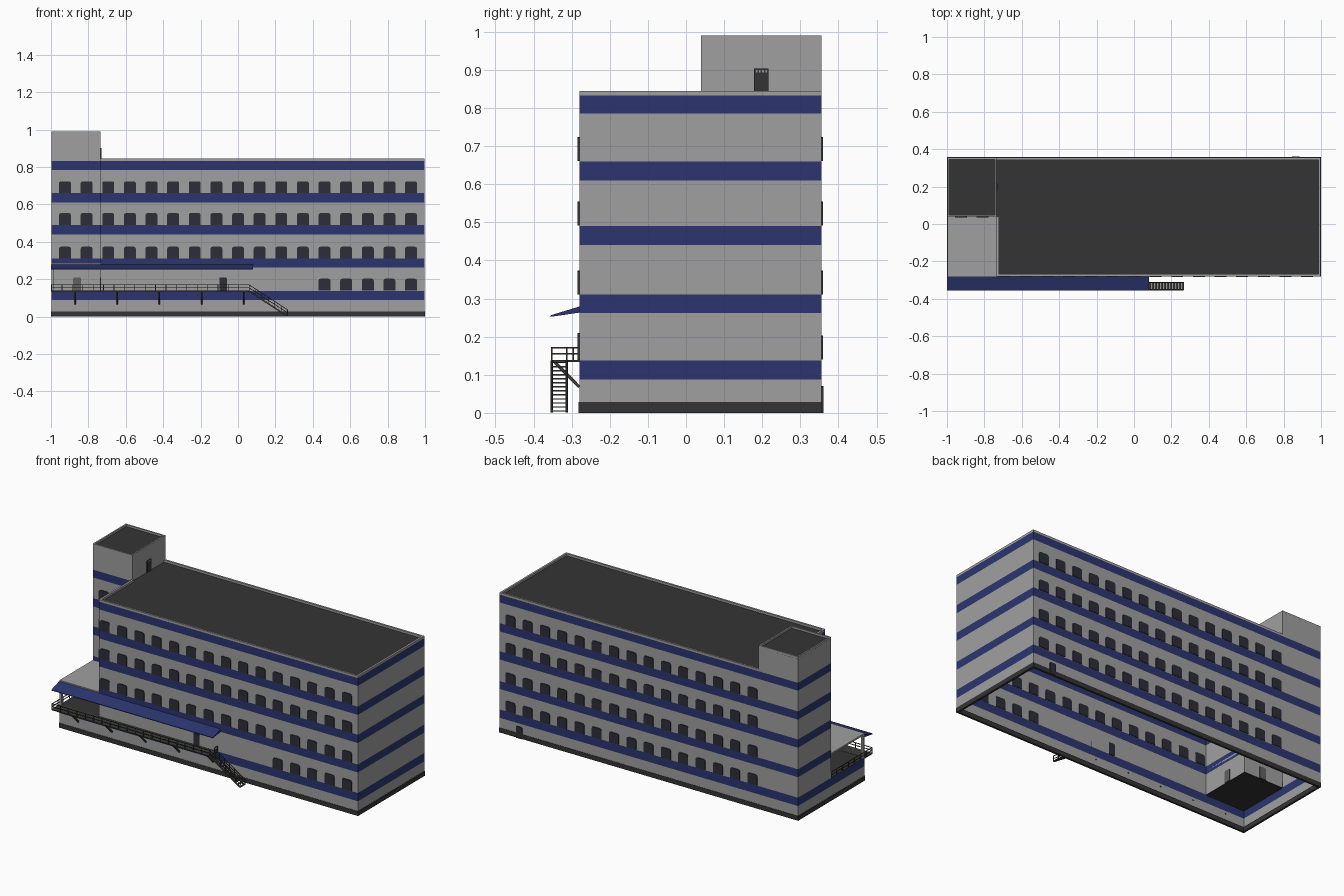
import bpy, bmesh, math
from mathutils import Vector

if "Cube" in bpy.data.objects:
    bpy.data.objects.remove(bpy.data.objects["Cube"])


def mat(name, c):
    m = bpy.data.materials.new(name)
    m.diffuse_color = (*c, 1)
    m.use_nodes = True
    m.node_tree.nodes["Principled BSDF"].inputs["Base Color"].default_value = m.diffuse_color
    return m


GREY = mat("wall_grey", (0.35, 0.35, 0.35))
BLUE = mat("band_blue", (0.025, 0.036, 0.16))
DARK = mat("roof_dark", (0.034, 0.034, 0.034))
PANE = mat("window_glass", (0.026, 0.026, 0.04))
METAL = mat("railing_metal", (0.045, 0.045, 0.042))
DOOR = mat("door_grey", (0.12, 0.12, 0.12))


def finish(bm, name, mats, normals=True):
    if normals:
        bmesh.ops.recalc_face_normals(bm, faces=bm.faces)
    me = bpy.data.meshes.new(name)
    bm.to_mesh(me)
    bm.free()
    for m in mats:
        me.materials.append(m)
    ob = bpy.data.objects.new(name, me)
    bpy.context.collection.objects.link(ob)
    return ob


def add_box(bm, a, b):
    r = bmesh.ops.create_cube(bm, size=1)
    for v in r["verts"]:
        v.co = Vector([(a[i] + b[i]) / 2 + v.co[i] * (b[i] - a[i]) for i in range(3)])


def add_bar(bm, p, q, t):
    p, q = Vector(p), Vector(q)
    d = q - p
    rot = d.to_track_quat('Z', 'Y')
    r = bmesh.ops.create_cube(bm, size=1)
    for v in r["verts"]:
        v.co = (p + q) / 2 + rot @ Vector((v.co.x * t, v.co.y * t, v.co.z * d.length))


def boxes(name, m, items):
    bm = bmesh.new()
    for a, b in items:
        add_box(bm, a, b)
    return finish(bm, name, [m])


# Main dimensions
L, R, F, B = -0.998, 0.998, -0.28, 0.355
NX, NY = -0.735, 0.04           # notch corner (tower edge)
DECK, ROOF, TOP, TOWER = 0.138, 0.832, 0.845, 0.99
BANDS = [(0.088, 0.138), (0.262, 0.31), (0.44, 0.49), (0.61, 0.66), (0.785, 0.832)]

# Walls: stacked strips, blue inside the band heights
LEVELS = sorted([z for b in BANDS for z in b])


def add_wall(bm, p, q, z0, z1):
    zs = [z0] + [z for z in LEVELS if z0 + 1e-4 < z < z1 - 1e-4] + [z1]
    for a, b in zip(zs, zs[1:]):
        f = bm.faces.new([bm.verts.new((*c, z)) for c, z in ((p, a), (q, a), (q, b), (p, b))])
        mid = (a + b) / 2
        f.material_index = int(any(lo < mid < hi for lo, hi in BANDS))


bm = bmesh.new()
for p, q, z0, z1 in [
        ((NX, F), (R, F), 0, TOP), ((R, F), (R, B), 0, TOP),
        ((R, B), (NX, B), 0, TOP), ((NX, B), (L, B), 0, TOWER),
        ((L, B), (L, NY), 0, TOWER), ((L, NY), (NX, NY), DECK, TOWER),
        ((NX, NY), (NX, F), DECK, TOP), ((NX, NY), (NX, B), ROOF, TOWER),
        ((L, NY), (L, F), 0, DECK), ((L, F), (NX, F), 0, DECK)]:
    add_wall(bm, p, q, z0, z1)
finish(bm, "banded_walls", [GREY, BLUE], normals=False)


# Rectangular rings: plinth and parapets
def ring(name, m, x0, x1, y0, y1, z0, z1, t):
    return boxes(name, m, [((x0, y0, z0), (x1, y0 + t, z1)), ((x0, y1 - t, z0), (x1, y1, z1)),
                           ((x0, y0 + t, z0), (x0 + t, y1 - t, z1)),
                           ((x1 - t, y0 + t, z0), (x1, y1 - t, z1))])


ring("plinth", DARK, -1, 1, F - 0.002, B + 0.002, 0, 0.028, 0.012)
ring("tower_parapet", GREY, L, NX, NY, B, TOWER - 0.014, TOWER, 0.009)
t = 0.012
boxes("main_parapet", GREY, [((NX, F, ROOF), (R, F + t, TOP)), ((R - t, F, ROOF), (R, B, TOP)),
                             ((NX, B - t, ROOF), (R, B, TOP)), ((NX, F, ROOF), (NX + t, NY, TOP))])

# Roof and porch surfaces
boxes("main_roof", DARK, [((NX, F, ROOF - 0.004), (R, B, ROOF))])
boxes("tower_roof", DARK, [((L, NY, TOWER - 0.016), (NX, B, TOWER - 0.012))])
boxes("porch_floor", DARK, [((L, F, DECK - 0.004), (NX, NY, DECK))])
boxes("porch_roof", GREY, [((L, F, 0.276), (NX, NY, 0.286))])
boxes("porch_post", GREY, [((L, F, DECK), (L + 0.014, F + 0.014, 0.276))])


# Openings: prism plate with clipped top corners and an inset panel
def add_opening(bm, x, y, z, n, w, h, rim=0.006):
    n = Vector(n)
    u = Vector((-n.y, n.x, 0))
    c = w * 0.16
    prof = [(-w / 2, 0), (w / 2, 0), (w / 2, h - c), (w / 2 - c * 0.3, h - c * 0.3), (w / 2 - c, h),
            (-w / 2 + c, h), (-w / 2 + c * 0.3, h - c * 0.3), (-w / 2, h - c)]
    back, front = [[bm.verts.new(Vector((x, y, z)) + u * a + n * d + Vector((0, 0, b)))
                    for a, b in prof] for d in (-0.003, 0.004)]
    bm.faces.new(back[::-1]).material_index = 1
    for i in range(8):
        j = (i + 1) % 8
        bm.faces.new((back[i], back[j], front[j], front[i]))
    f = bm.faces.new(front)
    bmesh.ops.inset_individual(bm, faces=[f], thickness=rim, depth=-0.002)
    f.material_index = 1


SILLS = [0.14, 0.311, 0.491, 0.661]
XS = [-0.925 + i * 0.11563 for i in range(17)]
bm = bmesh.new()
for r, z in enumerate(SILLS):
    for i, x in enumerate(XS):
        if r > 0 or i >= 12:
            add_opening(bm, x, NY if i < 2 else F, z, (0, -1, 0), 0.064, 0.063)
finish(bm, "front_windows", [DARK, PANE])
bm = bmesh.new()
for z in SILLS:
    for x in XS[2:]:
        add_opening(bm, x, B, z, (0, 1, 0), 0.064, 0.063)
finish(bm, "back_windows", [DARK, PANE])

# Doors
bm = bmesh.new()
add_opening(bm, -0.08, F, DECK, (0, -1, 0), 0.04, 0.072)
add_opening(bm, 0.865, B + 0.002, 0.0, (0, 1, 0), 0.04, 0.07)
finish(bm, "dark_doors", [DARK, PANE])
bm = bmesh.new()
add_opening(bm, -0.86, NY, DECK, (0, -1, 0), 0.042, 0.072)
add_opening(bm, NX, -0.1, DECK, (-1, 0, 0), 0.042, 0.072)
finish(bm, "porch_doors", [DARK, DOOR])
boxes("roof_door", DARK, [((NX, 0.178, TOP - 0.012), (NX + 0.004, 0.216, 0.903))])
boxes("roof_door_slats", GREY, [((NX + 0.004, y, 0.893), (NX + 0.006, y + 0.004, 0.9))
                                for y in (0.184, 0.192, 0.2, 0.208)])

# Sloped blue canopy (extruded wedge)
bm = bmesh.new()
wedge = [(-0.355, 0.252), (F, 0.263), (F, 0.279), (-0.355, 0.256)]
a, b = [[bm.verts.new((x, y, z)) for y, z in wedge] for x in (-1, 0.08)]
bm.faces.new(a)
bm.faces.new(b)
for i in range(4):
    j = (i + 1) % 4
    bm.faces.new((a[i], a[j], b[j], b[i]))
finish(bm, "canopy", [BLUE])

# Walkway deck and diagonal brackets
FY, SX, SY = -0.354, 0.06, -0.313
boxes("walkway_deck", METAL, [((-1, FY, 0.133), (SX, F, 0.139))])
bm = bmesh.new()
for i in range(5):
    x = -0.87 + i * 0.225
    add_bar(bm, (x, -0.345, 0.134), (x, F, 0.068), 0.008)
finish(bm, "walkway_brackets", [METAL])


# Railings: posts with two rails along each path
def add_railing(bm, p, q, n):
    p, q = Vector(p), Vector(q)
    for h in (0.017, 0.033):
        add_bar(bm, p + Vector((0, 0, h)), q + Vector((0, 0, h)), 0.0035)
    for i in range(n + 1):
        c = p.lerp(q, i / n)
        add_bar(bm, c, c + Vector((0, 0, 0.034)), 0.0035)


bm = bmesh.new()
add_railing(bm, (-0.997, FY + 0.002, 0.138), (SX, FY + 0.002, 0.138), 19)
add_railing(bm, (-0.997, FY + 0.002, 0.138), (-0.997, NY, 0.138), 7)
add_railing(bm, (SX, SY, 0.138), (SX, F, 0.138), 1)
finish(bm, "walkway_railing", [METAL])

# Open stair with stringers, treads and handrails
bm = bmesh.new()
for y in (FY + 0.002, SY):
    add_bar(bm, (SX, y, 0.135), (0.262, y, 0.004), 0.007)
    add_railing(bm, (SX, y, 0.137), (0.265, y, 0.004), 6)
for i in range(13):
    s = (i + 0.5) / 13
    x, z = SX + 0.208 * s, 0.137 * (1 - s)
    add_box(bm, (x - 0.006, FY, z - 0.0015), (x + 0.006, SY, z + 0.0015))
finish(bm, "stair", [METAL])
